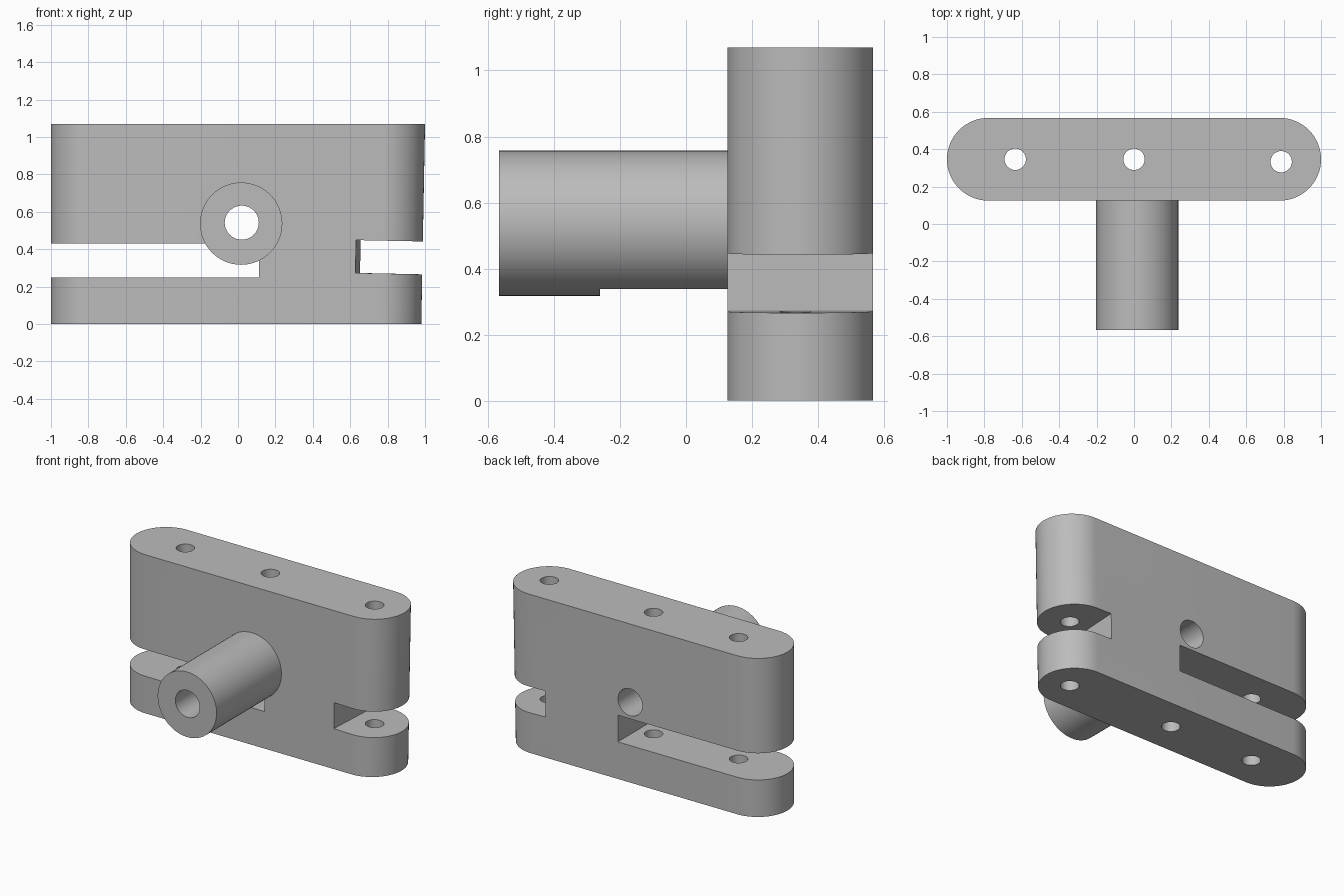
import bpy, bmesh
from math import pi, cos, sin, radians
from mathutils import Matrix

cube = bpy.data.objects.get("Cube")
if cube:
    bpy.data.objects.remove(cube, do_unlink=True)

# Material
grey = bpy.data.materials.new("plain grey")
grey.use_nodes = True
colour = (0.5, 0.5, 0.5, 1)
grey.diffuse_color = colour
grey.node_tree.nodes["Principled BSDF"].inputs["Base Color"].default_value = colour

TOP = 1.07
FRONT, BACK = 0.125, 0.567
MID = (FRONT + BACK) / 2
RADIUS = (BACK - FRONT) / 2
LEAN = 0.02


def finish(name, bm):
    bmesh.ops.recalc_face_normals(bm, faces=bm.faces)
    mesh = bpy.data.meshes.new(name)
    bm.to_mesh(mesh)
    bm.free()
    mesh.materials.append(grey)
    obj = bpy.data.objects.new(name, mesh)
    bpy.context.collection.objects.link(obj)
    return obj


def cylinder(name, centre, radius, length, along_y=False):
    bm = bmesh.new()
    turn = Matrix.Rotation(pi / 2 if along_y else 0, 4, 'X')
    bmesh.ops.create_cone(bm, cap_ends=True, segments=64, radius1=radius, radius2=radius,
                          depth=length, matrix=Matrix.Translation(centre) @ turn)
    return finish(name, bm)


def box(name, low, high, turn=None):
    """Box between two corners, optionally turned about the middle of its left face."""
    size = [b - a for a, b in zip(low, high)]
    pivot = Matrix.Translation((low[0], (low[1] + high[1]) / 2, (low[2] + high[2]) / 2))
    bm = bmesh.new()
    bmesh.ops.create_cube(bm, size=1, matrix=pivot @ (turn or Matrix())
                          @ Matrix.Translation((size[0] / 2, 0, 0)) @ Matrix.Diagonal((*size, 1)))
    return finish(name, bm)


def combine(target, other, operation):
    """Apply a boolean and discard the helper."""
    other.hide_render = True
    mod = target.modifiers.new("combine", 'BOOLEAN')
    mod.operation, mod.object, mod.solver = operation, other, 'EXACT'
    bpy.context.view_layer.update()
    graph = bpy.context.evaluated_depsgraph_get()
    mesh = bpy.data.meshes.new_from_object(target.evaluated_get(graph))
    target.modifiers.clear()
    target.data = mesh
    bpy.data.objects.remove(other, do_unlink=True)


# Round-ended block, its right-hand end leaning in slightly at the foot
bm = bmesh.new()
outline = []
for side in (1, -1):
    for i in range(33):
        a = -pi / 2 + pi * i / 32
        outline.append((side * (1 - RADIUS + RADIUS * cos(a)), MID + side * RADIUS * sin(a)))
base = bm.faces.new([bm.verts.new((x, y, 0)) for x, y in outline])
raised = bmesh.ops.extrude_face_region(bm, geom=[base])["geom"]
for v in raised:
    if isinstance(v, bmesh.types.BMVert):
        v.co.z = TOP
for v in bm.verts:
    if v.co.x > 0 and v.co.z == 0:
        v.co.x -= LEAN
block = finish("hinge_block", bm)

# Front tube
TUBE_X, TUBE_Z = 0.017, 0.537
tube_end = MID
combine(block, cylinder("front_tube", (TUBE_X, (tube_end - BACK) / 2, TUBE_Z), 0.22,
                        tube_end + BACK, along_y=True), 'UNION')

# Long slot, which also bites the underside of the tube, and the short skewed slot
combine(block, box("long_slot", (-1.3, -0.26, 0.25), (0.112, 0.9, 0.43)), 'DIFFERENCE')
skew = Matrix.Rotation(radians(-3.2), 4, 'Z') @ Matrix.Rotation(radians(1.2), 4, 'Y')
combine(block, box("short_slot", (0.642, -0.1, 0.273), (1.3, 0.8, 0.449), skew), 'DIFFERENCE')

# Tube bore and the three pin holes
combine(block, cylinder("tube_bore", (0.02, 0, 0.542), 0.091, 2, along_y=True), 'DIFFERENCE')
for x, y in ((-0.635, MID), (0, MID), (0.787, 0.333)):
    combine(block, cylinder("pin_hole", (x, y, TOP / 2), 0.057, 2), 'DIFFERENCE')

# Smooth curved walls, crisp edges
bpy.ops.object.select_all(action='DESELECT')
block.select_set(True)
bpy.context.view_layer.objects.active = block
bpy.ops.object.shade_smooth_by_angle(angle=radians(25))
